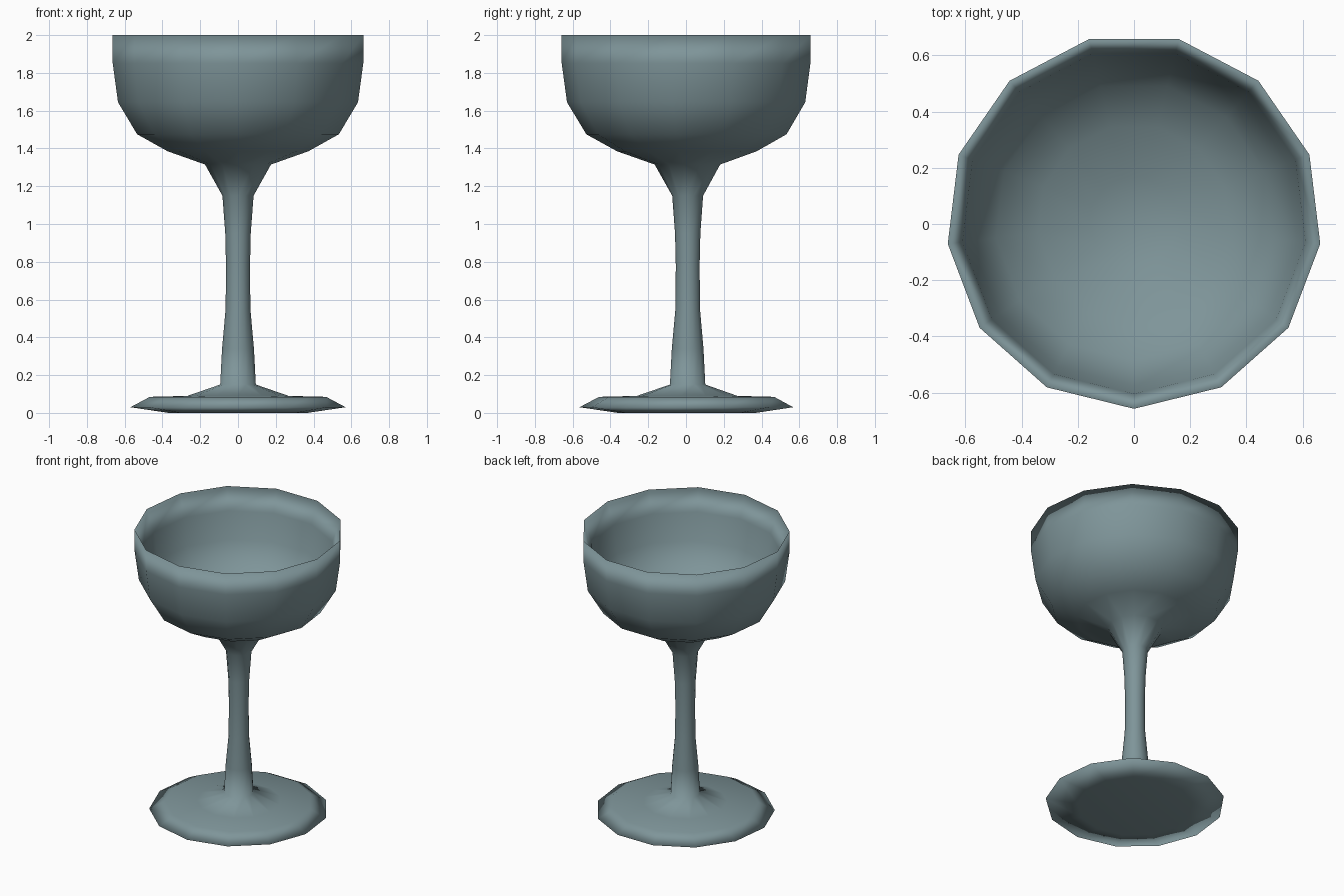
import bpy
import bmesh
from math import sin, cos, pi

cube = bpy.data.objects.get("Cube")
if cube:
    bpy.data.objects.remove(cube, do_unlink=True)

SIDES = 13
CENTRE_Y = 0.01

# Profiles as (radius, height), running outward and up, then back down inside
FOOT = [(0, 0), (0.37, 0), (0.574, 0.03), (0.47, 0.085), (0.27, 0.09)]
STEM = [(0.095, 0.15), (0.085, 0.34), (0.066, 0.55), (0.064, 0.78),
        (0.068, 0.95), (0.083, 1.15)]
BOWL_OUTSIDE = [(0.176, 1.315), (0.375, 1.385), (0.538, 1.475),
                (0.64, 1.645), (0.668, 1.85), (0.668, 2.0)]
BOWL_INSIDE = [(0.615, 1.85), (0.585, 1.66), (0.495, 1.515),
               (0.345, 1.435), (0.16, 1.37), (0, 1.345)]


def glass_material():
    mat = bpy.data.materials.new("grey_teal_glass")
    colour = (0.21, 0.30, 0.32, 1)
    mat.use_nodes = True
    mat.diffuse_color = colour
    mat.node_tree.nodes["Principled BSDF"].inputs["Base Color"].default_value = colour
    return mat


def lathe(name, profile, material):
    """Turn a profile around the vertical axis; zero radius closes to a point."""
    bm = bmesh.new()
    rings = []
    for radius, height in profile:
        count = SIDES if radius else 1
        ring = []
        for i in range(count):
            angle = -pi / 2 + 2 * pi * i / SIDES
            ring.append(bm.verts.new((radius * cos(angle),
                                      CENTRE_Y + radius * sin(angle), height)))
        rings.append(ring)
    for low, high in zip(rings, rings[1:]):
        for i in range(SIDES):
            j = (i + 1) % SIDES
            corners = [low[i % len(low)], low[j % len(low)],
                       high[j % len(high)], high[i % len(high)]]
            bm.faces.new(list(dict.fromkeys(corners)))
    bmesh.ops.recalc_face_normals(bm, faces=bm.faces)
    for face in bm.faces:
        face.smooth = True
    mesh = bpy.data.meshes.new(name)
    bm.to_mesh(mesh)
    bm.free()
    mesh.materials.append(material)
    obj = bpy.data.objects.new(name, mesh)
    bpy.context.collection.objects.link(obj)
    return obj


# One continuous turned piece, so the shading flows from foot to rim
lathe("stemmed_glass", FOOT + STEM + BOWL_OUTSIDE + BOWL_INSIDE, glass_material())
